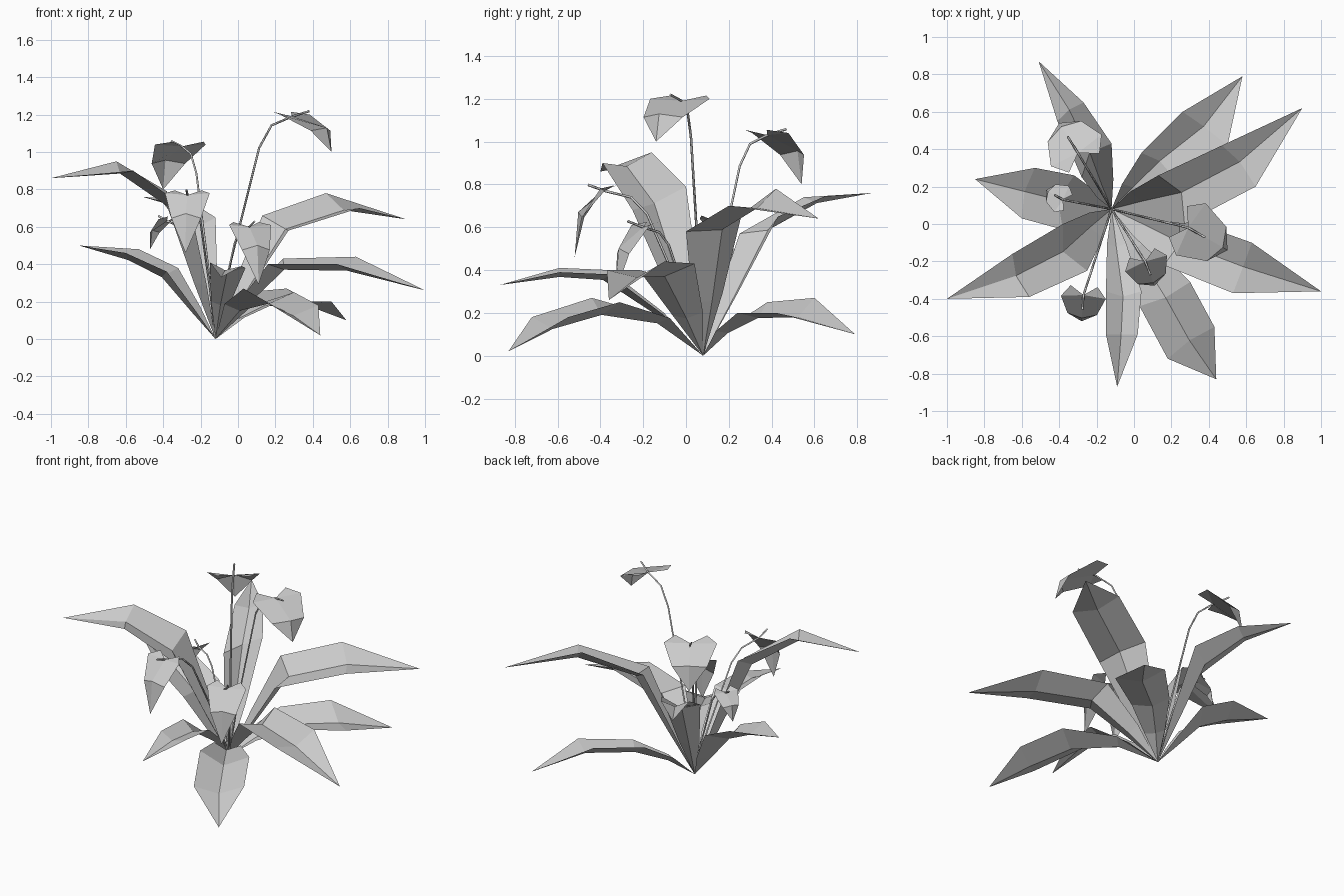
import bpy
import bmesh
from mathutils import Vector

default_cube = bpy.data.objects.get("Cube")
if default_cube:
    bpy.data.objects.remove(default_cube, do_unlink=True)

# One plain colour for the whole plant
grey = bpy.data.materials.new("plain_grey")
grey.use_nodes = True
colour = (.6, .6, .6, 1)
grey.diffuse_color = colour
grey.node_tree.nodes["Principled BSDF"].inputs["Base Color"].default_value = colour

ROOT = Vector((-.12, .08, 0))
UP = Vector((0, 0, 1))


def add_object(name, data):
    data.materials.append(grey)
    obj = bpy.data.objects.new(name, data)
    bpy.context.scene.collection.objects.link(obj)
    return obj


def mesh_from_faces(name, faces):
    """Build a flat-shaded sheet from faces given as lists of points."""
    bm = bmesh.new()
    for points in faces:
        bm.faces.new([bm.verts.new(p) for p in points])
    bmesh.ops.remove_doubles(bm, verts=bm.verts, dist=.0005)
    mesh = bpy.data.meshes.new(name)
    bm.to_mesh(mesh)
    bm.free()
    return add_object(name, mesh)


def make_leaf(name, lower_left, lower_right, upper_left, upper_right, tip):
    """Channelled blade: a throat and two cross-sections from root to tip."""
    low_l, low_r = Vector(lower_left), Vector(lower_right)
    rise = (low_l + low_r) / 2 - ROOT

    # The throat of a flat-lying leaf arches up more than that of a steep one
    lift = UP * rise.xy.length_squared / rise.z * .065
    throat = ROOT + rise * .42 + lift
    half = (low_l - low_r) * .27

    sections = []
    behind = ROOT
    for left, right, fold in ((throat + half, throat - half, .24),
                              (low_l, low_r, .24),
                              (Vector(upper_left), Vector(upper_right), .19)):
        middle = (left + right) / 2
        normal = (middle - behind).cross(left - right).normalized()
        sections.append((left, middle - normal * (left - right).length * fold, right))
        behind = middle
    tip = Vector(tip)
    faces = []
    for i in range(2):
        faces.append((ROOT, sections[0][i + 1], sections[0][i]))
        for near, far in zip(sections, sections[1:]):
            faces.append((near[i], near[i + 1], far[i + 1], far[i]))
        faces.append((sections[-1][i], sections[-1][i + 1], tip))
    return mesh_from_faces(name, faces)


def make_rod(name, points, radius):
    """Thin four-sided rod along a path."""
    curve = bpy.data.curves.new(name, "CURVE")
    curve.dimensions = "3D"
    curve.bevel_depth = radius
    curve.bevel_resolution = 0
    curve.use_fill_caps = True
    spline = curve.splines.new("POLY")
    spline.points.add(len(points) - 1)
    for spot, p in zip(spline.points, points):
        spot.co = (*p, 1)
    return add_object(name, curve)


def make_flower(name, centre, tip, half_width):
    """Drooping hood on a bent stem, with a short spike through its notch."""
    centre, tip = Vector(centre), Vector(tip)
    reach = tip - centre
    drop = -reach.z
    reach.z = 0
    forward = reach.normalized()
    side = UP.cross(forward)

    # Hood, mirrored about its midrib, which arches out over the shoulders
    midrib = centre + reach * .88 - UP * drop * .32
    faces = []
    for sign in (1, -1):
        across = side * half_width * sign
        lobe = centre - forward * half_width * .4 + across * .6 + UP * .025
        wing = centre + forward * half_width * .1 + across + UP * .01
        shoulder = centre + reach * .72 + across * .66 - UP * drop * .4
        for face in ((centre, wing, lobe), (centre, midrib, shoulder, wing),
                     (midrib, tip, shoulder)):
            faces.append(face if sign > 0 else face[::-1])
    mesh_from_faces(name + "_hood", faces)

    # Stem rises steeply, then bends over into the hood
    span = centre - ROOT
    path = [ROOT + Vector((span.x * f, span.y * f, span.z * h))
            for f, h in ((0, .005), (.2, .35), (.57, .86), (.73, .96), (1, 1))]
    make_rod(name + "_stem", path, .006)
    make_rod(name + "_spike",
             [centre, centre + forward * half_width * .65 + UP * .028], .006)


# Leaves: left and right edge of the lower section, then the upper, then the tip
leaves = {
    "back_left_low_leaf": ((.04, .38, .25), (.22, .24, .2),
                           (.26, .6, .27), (.5, .42, .2), (.58, .79, .1)),
    "back_left_high_leaf": ((.13, .26, .66), (.27, 0, .58),
                            (.47, .42, .78), (.65, .2, .7), (.9, .62, .64)),
    "left_leaf": ((.24, .04, .43), (.16, -.22, .4),
                  (.63, -.1, .44), (.53, -.37, .4), (1, -.36, .26)),
    "front_left_leaf": ((.3, -.31, .25), (.03, -.44, .27),
                        (.43, -.55, .18), (.18, -.72, .18), (.44, -.83, .02)),
    "front_leaf": ((.04, -.36, .38), (-.15, -.36, .4),
                   (.02, -.59, .39), (-.15, -.59, .41), (-.09, -.87, .33)),
    "front_right_leaf": ((-.25, -.25, .68), (-.38, 0, .79),
                         (-.56, -.39, .9), (-.65, -.16, .95), (-1, -.4, .86)),
    "right_leaf": ((-.38, -.03, .36), (-.32, .26, .38),
                   (-.6, .03, .46), (-.53, .3, .48), (-.85, .24, .5)),
    "back_right_leaf": ((-.28, .25, .57), (-.12, .43, .65),
                        (-.41, .55, .74), (-.27, .65, .745), (-.51, .87, .76)),
}
for leaf_name, sections in leaves.items():
    make_leaf(leaf_name, *sections)

# Flowers: notch, drooping tip, half width
flowers = {
    "front_right_flower": ((-.27, -.38, .77), (-.28, -.52, .46), .12),
    "front_flower": ((.06, -.2, .6), (.11, -.33, .29), .12),
    "tall_flower": ((.29, -.02, 1.19), (.5, -.14, 1), .16),
    "back_flower": ((-.3, .38, 1.03), (-.4, .54, .8), .16),
    "small_flower": ((-.38, .13, .63), (-.47, .18, .48), .08),
}
for flower_name, shape in flowers.items():
    make_flower(flower_name, *shape)
